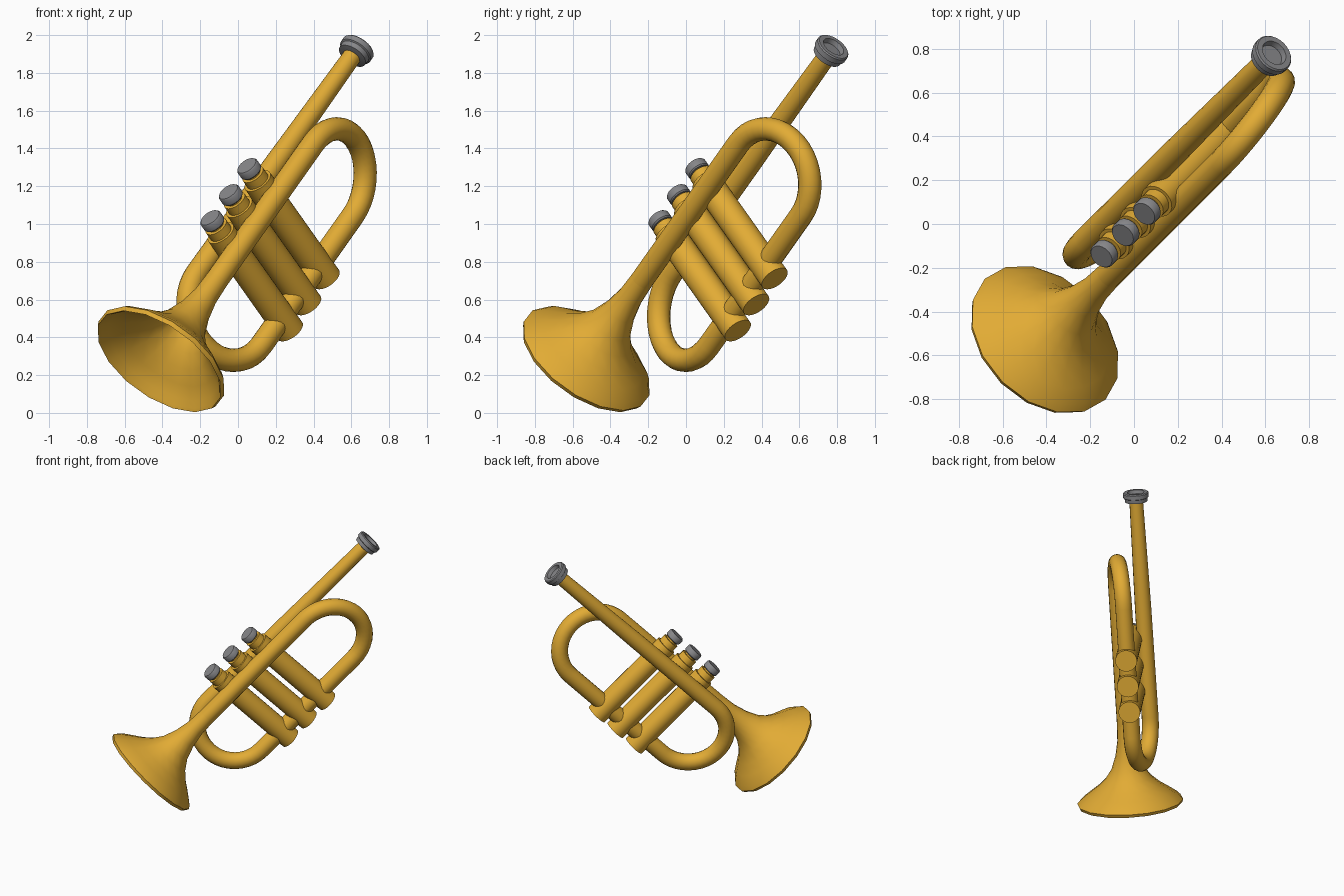
import bpy, bmesh, math
from mathutils import Matrix, Vector

if "Cube" in bpy.data.objects:
    bpy.data.objects.remove(bpy.data.objects["Cube"])

# Tilted frame: u along the horn, v up the valves, w sideways
H = math.sqrt(0.5)
FRAME = Matrix(((0.5, -0.5, H, 0), (0.5, -0.5, -H, 0), (H, H, 0, 0), (0, 0, 0, 1)))


def material(name, colour):
    m = bpy.data.materials.new(name)
    m.diffuse_color = (*colour, 1)
    m.use_nodes = True
    m.node_tree.nodes["Principled BSDF"].inputs["Base Color"].default_value = m.diffuse_color
    return m


BRASS = material("brass", (0.76, 0.41, 0.035))
STEEL = material("grey_metal", (0.24, 0.24, 0.25))


def finish(ob, mat, angle=40):
    ob.data.materials.clear()
    ob.data.materials.append(mat)
    ob.data.shade_smooth()
    ob.data.set_sharp_from_angle(angle=math.radians(angle))


def lathe(name, profile, origin, axis, mat, sides=24):
    """Spin (radius, height) points around a frame axis ('u' or 'v')."""
    bm = bmesh.new()
    rings = []
    for r, h in profile:
        ring = []
        for i in range(sides):
            a = 2 * math.pi * i / sides
            c, s = r * math.cos(a), r * math.sin(a)
            p = Vector((h, c, s)) if axis == "u" else Vector((s, h, c))
            ring.append(bm.verts.new(FRAME @ (p + Vector(origin))))
        rings.append(ring)
    for a, b in zip(rings, rings[1:]):
        for i in range(sides):
            j = (i + 1) % sides
            bm.faces.new((a[i], a[j], b[j], b[i]))
    bm.faces.new(rings[0])
    bm.faces.new(rings[-1])
    bmesh.ops.recalc_face_normals(bm, faces=bm.faces[:])
    me = bpy.data.meshes.new(name)
    bm.to_mesh(me)
    bm.free()
    ob = bpy.data.objects.new(name, me)
    bpy.context.collection.objects.link(ob)
    finish(ob, mat)


def tube(name, points, mat):
    """Round tube through (u, v, w, radius) points."""
    cu = bpy.data.curves.new(name, "CURVE")
    cu.dimensions = "3D"
    cu.bevel_depth = 1
    cu.bevel_resolution = 6
    cu.use_fill_caps = True
    sp = cu.splines.new("POLY")
    sp.points.add(len(points) - 1)
    for pt, (u, v, w, r) in zip(sp.points, points):
        pt.co = (*(FRAME @ Vector((u, v, w))), 1)
        pt.radius = r
    ob = bpy.data.objects.new(name, cu)
    bpy.context.collection.objects.link(ob)
    bpy.ops.object.select_all(action="DESELECT")
    ob.select_set(True)
    bpy.context.view_layer.objects.active = ob
    bpy.ops.object.convert(target="MESH")
    finish(bpy.context.object, mat)


def bow(uc, sign, w0, r, steps=20):
    """Half circle from the upper pipe down to the valve line, easing w to 0."""
    out = []
    for i in range(steps + 1):
        a = math.pi * i / steps
        w = w0 * (1 + math.cos(a)) / 2
        out.append((uc + sign * 0.27 * math.sin(a), 0.4 + 0.27 * math.cos(a), w, r))
    return out


R = 0.062
BELL_W, LEAD_W = 0.085, -0.10

# Bell pipe with the rear bow, ending in the third valve
tube("bell_pipe", [(0.2, 0.67, BELL_W, R)] + bow(1.345, 1, BELL_W, R) + [(0.97, 0.13, 0, R)], BRASS)

# Mouth pipe with the front bow, running through the valve feet
tube("mouth_pipe", [(2.04, 0.66, LEAD_W, 0.05), (1.2, 0.665, LEAD_W, 0.06)]
     + bow(0.375, -1, LEAD_W, R) + [(0.97, 0.13, 0, R)], BRASS)

# Flared bell with a rolled rim and a hollow inside
lathe("bell", [(0.062, 0.32), (0.067, 0.2), (0.087, 0.09), (0.122, -0.01), (0.17, -0.08),
               (0.235, -0.14), (0.305, -0.19), (0.365, -0.235), (0.39, -0.262), (0.38, -0.285),
               (0.365, -0.272), (0.34, -0.24), (0.28, -0.195), (0.21, -0.14), (0.15, -0.08),
               (0.105, -0.01), (0.07, 0.09), (0.045, 0.2)],
      (0, 0.67, BELL_W), "u", BRASS, 16)

# Mouthpiece cup with a sunken face
lathe("mouthpiece", [(0.05, 2.005), (0.082, 2.012), (0.085, 2.04), (0.094, 2.045), (0.094, 2.075),
                     (0.088, 2.082), (0.062, 2.082), (0.055, 2.055)],
      (0, 0.66, LEAD_W), "u", STEEL)

# Three valves, each with a casing, a collar and a finger button
for n in range(3):
    at = (0.582 + 0.195 * n, 0, 0)
    lathe(f"valve_casing_{n + 1}", [(0.08, 0.033), (0.08, 0.765)], at, "v", BRASS)
    lathe(f"valve_collar_{n + 1}", [(0.064, 0.75), (0.064, 0.815), (0.045, 0.815), (0.045, 0.84)],
          at, "v", BRASS)
    lathe(f"valve_button_{n + 1}", [(0.056, 0.828), (0.062, 0.835), (0.062, 0.872), (0.056, 0.88)],
          at, "v", STEEL)
